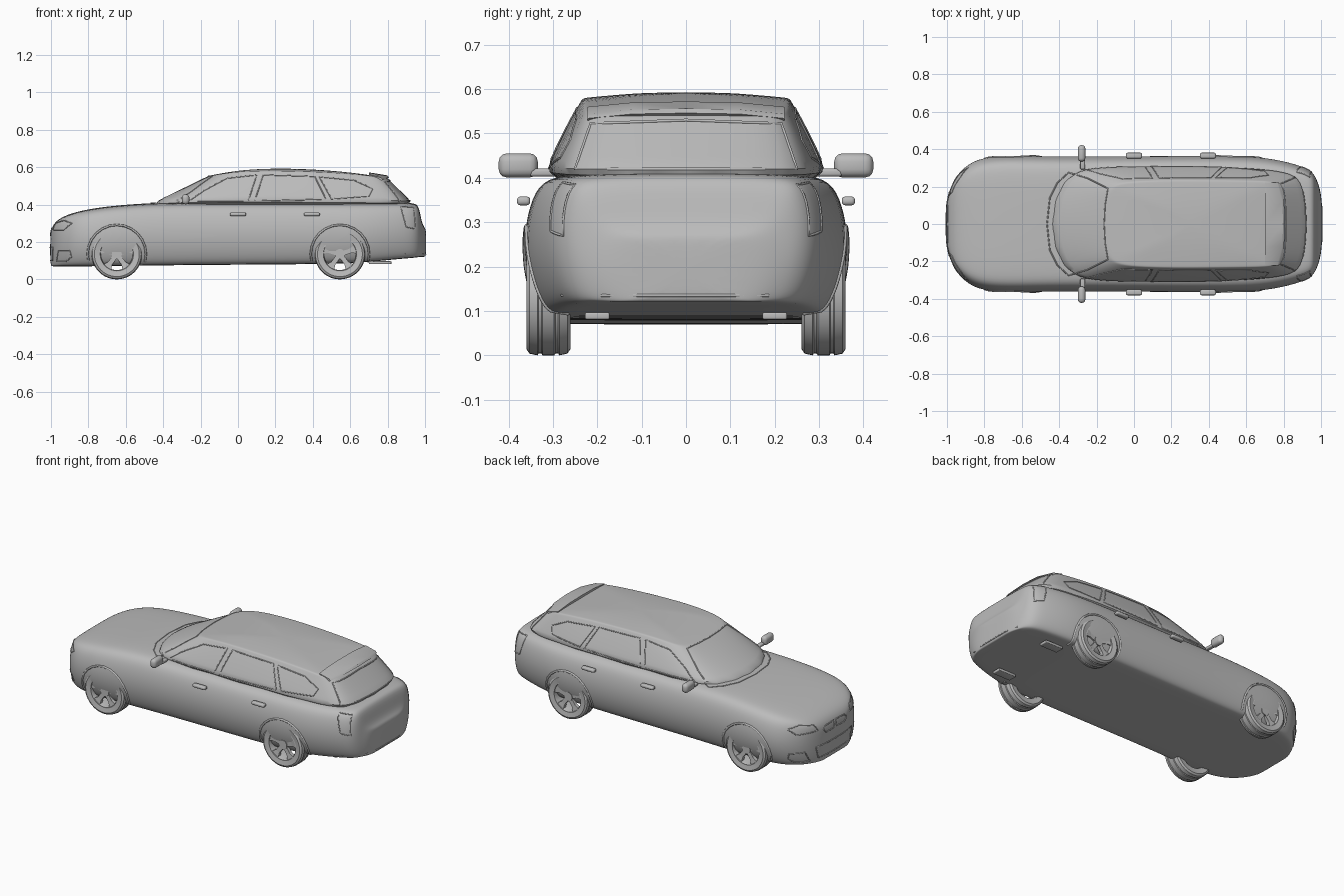
import bpy, bmesh, math
from mathutils import Vector
from mathutils.bvhtree import BVHTree

if "Cube" in bpy.data.objects:
    bpy.data.objects.remove(bpy.data.objects["Cube"])

GREY = (0.5, 0.5, 0.5, 1)
paint = bpy.data.materials.new("plain grey")
paint.use_nodes = True
paint.diffuse_color = GREY
paint.node_tree.nodes["Principled BSDF"].inputs["Base Color"].default_value = GREY


def activate(obj):
    bpy.ops.object.select_all(action='DESELECT')
    obj.select_set(True)
    bpy.context.view_layer.objects.active = obj


def apply_all(obj):
    activate(obj)
    for name in [m.name for m in obj.modifiers]:
        bpy.ops.object.modifier_apply(modifier=name)


def smooth(obj, degrees=35):
    activate(obj)
    bpy.ops.object.shade_smooth_by_angle(angle=math.radians(degrees))


def add_mesh(name, bm):
    bmesh.ops.recalc_face_normals(bm, faces=bm.faces)
    mesh = bpy.data.meshes.new(name)
    bm.to_mesh(mesh)
    bm.free()
    mesh.materials.append(paint)
    obj = bpy.data.objects.new(name, mesh)
    bpy.context.collection.objects.link(obj)
    return obj


def loft(name, rings, wrap=False):
    """Skin closed rings of points, capping both ends unless wrapped."""
    bm = bmesh.new()
    rows = [[bm.verts.new(p) for p in ring] for ring in rings]
    n = len(rows[0])
    for a, b in zip(rows, rows[1:] + (rows[:1] if wrap else [])):
        for i in range(n):
            j = (i + 1) % n
            bm.faces.new((a[i], a[j], b[j], b[i]))
    if not wrap:
        bm.faces.new(rows[0])
        bm.faces.new(rows[-1])
    return add_mesh(name, bm)


def box(name, centre, size, bevel=0.0):
    bm = bmesh.new()
    bmesh.ops.create_cube(bm, size=1)
    bmesh.ops.scale(bm, vec=size, verts=bm.verts)
    bmesh.ops.translate(bm, vec=centre, verts=bm.verts)
    obj = add_mesh(name, bm)
    if bevel:
        mod = obj.modifiers.new("round", 'BEVEL')
        mod.width, mod.segments = bevel, 3
        apply_all(obj)
    smooth(obj)
    return obj


def cylinder(name, centre, radius, depth, sides=48):
    bm = bmesh.new()
    bmesh.ops.create_cone(bm, cap_ends=True, segments=sides, radius1=radius,
                          radius2=radius, depth=depth)
    for v in bm.verts:
        v.co = Vector((v.co.x, v.co.z, v.co.y)) + Vector(centre)
    return add_mesh(name, bm)


def subdivide(obj):
    mod = obj.modifiers.new("smooth", 'SUBSURF')
    mod.levels = mod.render_levels = 2
    apply_all(obj)


def lerp_table(table, x):
    for (x0, z0), (x1, z1) in zip(table, table[1:]):
        if x <= x1:
            t = max(0, (x - x0) / (x1 - x0))
            return z0 + t * (z1 - z0)
    return table[-1][1]


# Lower body: x, half width, bottom and top height of each cross-section
STATIONS = [(-1.005, .10, .07, .25), (-.99, .17, .07, .29), (-.965, .235, .07, .318),
            (-.92, .295, .07, .343), (-.85, .345, .07, .365), (-.75, .365, .07, .384),
            (-.6, .367, .072, .4), (-.4, .363, .075, .412), (-.1, .364, .078, .412),
            (.3, .366, .08, .412), (.6, .366, .085, .412), (.75, .35, .098, .412),
            (.87, .32, .11, .412), (.94, .293, .115, .408), (.968, .26, .12, .395),
            (.982, .225, .12, .3), (1.0, .17, .12, .275), (1.006, .08, .13, .26)]
SECTION = [(.4, 0), (.8, 0), (.87, .02), (.93, .12), (.985, .32), (1, .55),
           (.965, .78), (.89, .95), (.72, .985), (.4, 1)]
body = loft("lower_body", [
    [(x, w * u, lo + (hi - lo) * v) for u, v in SECTION] +
    [(x, -w * u, lo + (hi - lo) * v) for u, v in reversed(SECTION)]
    for x, w, lo, hi in STATIONS])
subdivide(body)

# Cabin: plan outlines at the belt and at the roof edge, blended upwards
BELT = [(-.53, 0), (-.51, .14), (-.45, .25), (-.36, .315), (-.2, .328), (.2, .334),
        (.6, .326), (.82, .3), (.93, .262), (.962, .14), (.97, 0)]
ROOF = [(-.16, 0), (-.15, .1), (-.135, .175), (-.1, .212), (0, .228), (.2, .235),
        (.5, .232), (.68, .23), (.775, .222), (.795, .12), (.8, 0)]
ROOF_Z = [(-.16, .553), (0, .577), (.15, .583), (.4, .577), (.6, .566), (.8, .542)]
BASE_Z, MID_X = .375, .3


def mirrored(half):
    return half + [(x, -y) for x, y in half[-2:0:-1]]


belt, roof = mirrored(BELT), mirrored(ROOF)
rings = []
for t in (0, .35, .7, .95, 1):
    rings.append([(a[0] + (b[0] - a[0]) * t,
                   (a[1] + (b[1] - a[1]) * t) * (1 + .08 * t * (1 - t)),
                   BASE_Z + t * (lerp_table(ROOF_Z, b[0]) - BASE_Z))
                  for a, b in zip(belt, roof)])
for s in (.95, .75, .45, .12):
    ring = []
    for x, y in roof:
        xs = MID_X + (x - MID_X) * s
        ring.append((xs, y * s, lerp_table(ROOF_Z, xs) + .012 * (1 - s * s)))
    rings.append(ring)
cabin = loft("cabin", rings)
subdivide(cabin)

# Trim lines are projected on to the finished shell
graph = bpy.context.evaluated_depsgraph_get()
shells = [BVHTree.FromObject(o, graph) for o in (body, cabin)]


def trim(name, points, direction, closed=True, radius=.0035):
    """Project a polyline on to the shell and sweep a fine bead along it."""
    direction = Vector(direction)
    points = [Vector(p) for p in points]
    hits = []
    for a, b in zip(points, points[1:] + (points[:1] if closed else [])):
        for k in range(6):
            start = a.lerp(b, k / 6) - direction * 3
            found = [h for h in (s.ray_cast(start, direction) for s in shells) if h[0]]
            if found:
                hits.append(min(found, key=lambda h: h[3])[0])
    if len(hits) < 2:
        return
    curve = bpy.data.curves.new(name, 'CURVE')
    curve.dimensions = '3D'
    curve.bevel_depth, curve.bevel_resolution = radius, 1
    spline = curve.splines.new('POLY')
    spline.points.add(len(hits) - 1)
    for p, h in zip(spline.points, hits):
        p.co = (*h, 1)
    spline.use_cyclic_u = closed
    curve.materials.append(paint)
    obj = bpy.data.objects.new(name, curve)
    bpy.context.collection.objects.link(obj)
    activate(obj)
    bpy.ops.object.convert(target='MESH')


SIDE_SHAPES = {
    "front_window": [(-.26, .42), (-.18, .475), (-.06, .54), (.1, .558), (.055, .42)],
    "rear_door_window": [(.09, .42), (.135, .558), (.41, .55), (.47, .428)],
    "quarter_window": [(.5, .43), (.435, .548), (.62, .53), (.72, .485), (.7, .445)],
    "fog_light": [(-.97, .095), (-.96, .155), (-.9, .155), (-.89, .12), (-.92, .095)],
    "tail_light": [(.87, .39), (.94, .385), (.95, .27), (.9, .28)]}
WHEEL_X, WHEEL_Z, ARCH = (-.648, .545), .135, .156
for side, label in ((1, "left"), (-1, "right")):
    inward = (0, -side, 0)
    for part, shape in SIDE_SHAPES.items():
        trim(f"{label}_{part}_trim", [(x, 0, z) for x, z in shape], inward, radius=.003)
    for wx, end in zip(WHEEL_X, ("front", "rear")):
        arc = [math.radians(a) for a in range(-15, 196, 15)]
        trim(f"{label}_{end}_arch_lip", [(wx + ARCH * math.cos(a), 0,
             WHEEL_Z + ARCH * math.sin(a)) for a in arc], inward, False, .006)
    trim(f"{label}_headlight_trim", [(0, side * y, z) for y, z in
         ((.15, .265), (.17, .3), (.25, .315), (.3, .3), (.27, .265))], (1, 0, 0), radius=.003)
    trim(f"{label}_grille_trim", [(0, side * y, z) for y, z in
         ((.01, .235), (.01, .275), (.09, .272), (.11, .255), (.09, .235))], (1, 0, 0))

shield = mirrored([(-.465, 0), (-.45, .14), (-.41, .22), (-.35, .275), (-.25, .245),
                   (-.14, .19), (-.155, .1), (-.16, 0)])
trim("windscreen_trim", [(x, y, 0) for x, y in shield], (0, 0, -1))
trim("rear_window_trim", [(0, y, z) for y, z in
     ((-.25, .42), (-.215, .522), (0, .53), (.215, .522), (.25, .42))], (-1, 0, 0))
trim("lower_intake_trim", [(0, y, z) for y, z in
     ((-.15, .1), (-.17, .17), (.17, .17), (.15, .1))], (1, 0, 0))
trim("rear_bumper_line", [(0, -.28, .135), (0, .28, .135)], (-1, 0, 0), False)

# Wheel wells
for wx in WHEEL_X:
    for side in (1, -1):
        cutter = cylinder("well_cutter", (wx, side * .38, WHEEL_Z), ARCH, .34)
        cutter.hide_render = True
        mod = body.modifiers.new("well", 'BOOLEAN')
        mod.operation, mod.object = 'DIFFERENCE', cutter
        apply_all(body)
        bpy.data.objects.remove(cutter)
smooth(body)
smooth(cabin, 40)

# Roof spoiler above the tailgate
spoiler = loft("roof_spoiler", [
    [(.7, y, top - .02), (.7, y, top + .004), (tip - .01, y, top - .012),
     (tip, y, top - .022), (tip - .02, y, top - .034)]
    for y, top, tip in ((-.222, .556, .775), (-.12, .566, .802), (0, .568, .808),
                        (.12, .566, .802), (.222, .556, .775))])
smooth(spoiler)

# Wheels
TYRE = [(.092, -.045), (.12, -.05), (.131, -.043), (.135, -.025), (.131, -.022),
        (.131, -.016), (.135, -.013), (.135, .013), (.131, .016), (.131, .022),
        (.135, .025), (.131, .043), (.12, .05), (.092, .045)]
RIM = [(.096, -.042), (.096, .045), (.089, .046), (.085, .035), (.085, -.042)]


def lathe(name, profile, centre, side, steps=48):
    cx, cy, cz = centre
    angles = [2 * math.pi * i / steps for i in range(steps)]
    obj = loft(name, [[(cx + r * math.cos(a), cy + side * y, cz + r * math.sin(a))
                       for r, y in profile] for a in angles], wrap=True)
    smooth(obj)


for wx, end in zip(WHEEL_X, ("front", "rear")):
    for side, label in ((1, "left"), (-1, "right")):
        tag = f"{end}_{label}"
        centre = Vector((wx, side * .31, WHEEL_Z))
        lathe(tag + "_tyre", TYRE, centre, side)
        lathe(tag + "_rim", RIM, centre, side)
        smooth(cylinder(tag + "_hub", centre + Vector((0, side * .028, 0)), .027, .026, 24))
        for k in range(5):
            a = math.radians(90 + 72 * k)
            out = Vector((math.cos(a), 0, math.sin(a)))
            across = Vector((-out.z, 0, out.x))
            loft(f"{tag}_spoke_{k + 1}", [
                [centre + out * r + across * u * w + Vector((0, side * y, 0))
                 for u, y in ((-1, .018), (1, .018), (1, face), (-1, face))]
                for r, w, face in ((.015, .013, .036), (.06, .013, .038), (.09, .026, .042))])

# Mirrors, door handles and exhaust ends
for side, label in ((1, "left"), (-1, "right")):
    box(label + "_mirror", (-.28, side * .378, .428), (.04, .088, .054), .018)
    box(label + "_mirror_arm", (-.275, side * .322, .412), (.025, .06, .018), .006)
    for hx, door in ((0, "front"), (.395, "rear")):
        box(f"{label}_{door}_door_handle", (hx, side * .366, .348), (.085, .03, .02), .008)
    box(label + "_exhaust_end", (.76, side * .2, .089), (.12, .055, .016), .004)
